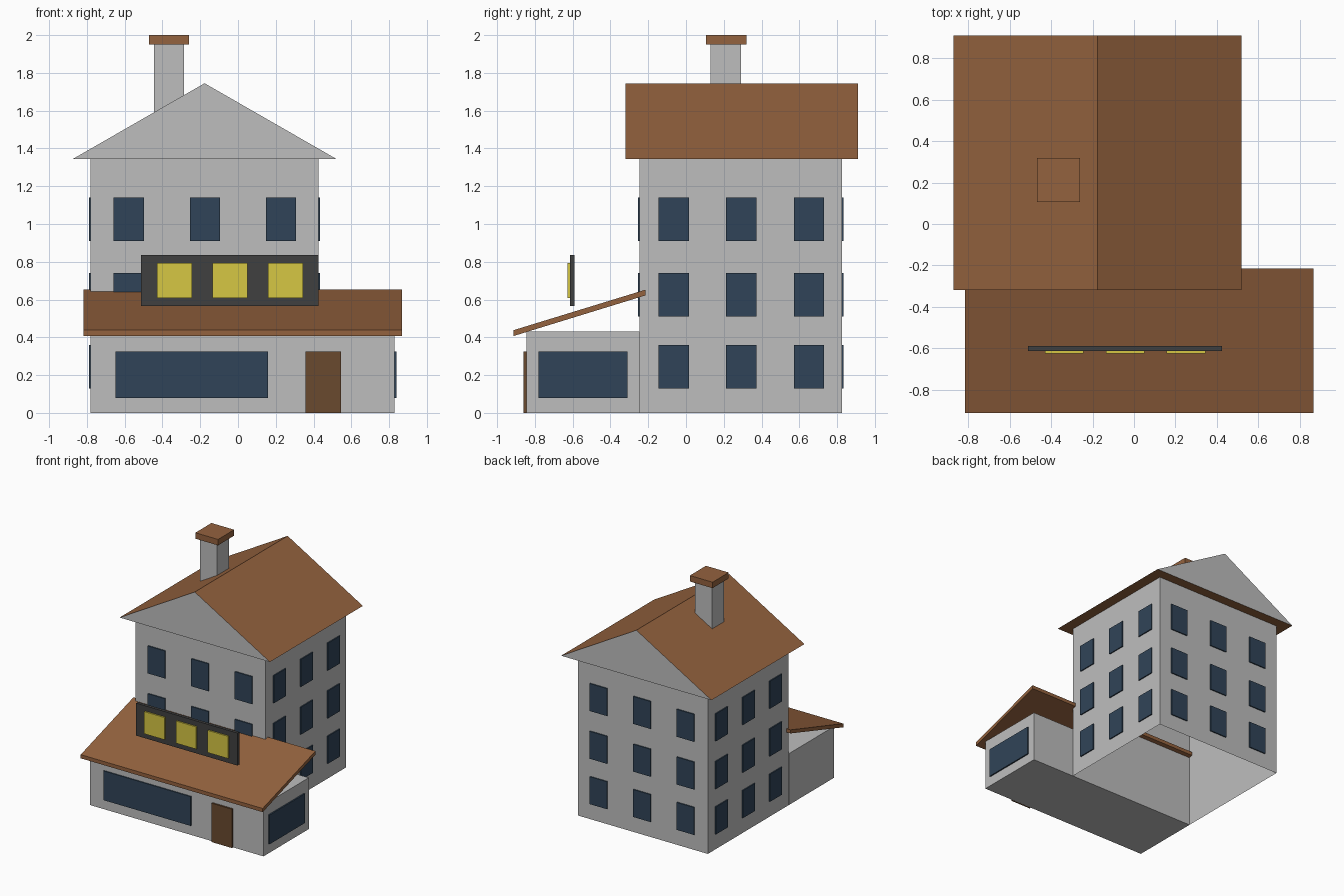
import bpy
import bmesh

old = bpy.data.objects.get("Cube")
if old:
    bpy.data.objects.remove(old, do_unlink=True)


def material(name, rgb):
    """Flat material from 0-255 display values."""
    lin = [((c / 255 + 0.055) / 1.055) ** 2.4 for c in rgb] + [1.0]
    m = bpy.data.materials.new(name)
    m.use_nodes = True
    m.diffuse_color = lin
    m.node_tree.nodes["Principled BSDF"].inputs["Base Color"].default_value = lin
    return m


WALL = material("grey_plaster", (190, 190, 190))
TILE = material("brown_tile", (148, 98, 62))
GLASS = material("dark_blue_glass", (48, 68, 88))
WOOD = material("dark_wood", (106, 74, 47))
BOARD = material("charcoal_board", (64, 64, 64))
YELLOW = material("yellow_panel", (214, 199, 68))


def finish(name, bm, mats):
    bmesh.ops.recalc_face_normals(bm, faces=bm.faces)
    mesh = bpy.data.meshes.new(name)
    bm.to_mesh(mesh)
    bm.free()
    for m in mats:
        mesh.materials.append(m)
    ob = bpy.data.objects.new(name, mesh)
    bpy.context.collection.objects.link(ob)
    return ob


def box(name, x, y, z, mat, open_ends=False):
    """Box from three (low, high) spans, optionally without floor and ceiling."""
    bm = bmesh.new()
    bmesh.ops.create_cube(bm, size=1)
    for v in bm.verts:
        v.co = [s[0] if c < 0 else s[1] for c, s in zip(v.co, (x, y, z))]
    bmesh.ops.recalc_face_normals(bm, faces=bm.faces)
    if open_ends:
        ends = [f for f in bm.faces if abs(f.normal.z) > 0.9]
        bmesh.ops.delete(bm, geom=ends, context="FACES_ONLY")
    return finish(name, bm, [mat])


def prism(name, profile, axis, span, mats):
    """Extrude a 2D profile (other axis, z) along x or y."""
    bm = bmesh.new()
    low, high = span
    place = (lambda a, z: (low, a, z)) if axis == "x" else (lambda a, z: (a, low, z))
    face = bm.faces.new([bm.verts.new(place(a, z)) for a, z in profile])
    ext = bmesh.ops.extrude_face_region(bm, geom=[face])["geom"]
    move = (high - low, 0, 0) if axis == "x" else (0, high - low, 0)
    verts = [g for g in ext if isinstance(g, bmesh.types.BMVert)]
    bmesh.ops.translate(bm, verts=verts, vec=move)
    return finish(name, bm, mats)


# Tower house: walls open underneath
X0, X1, Y0, Y1 = -0.78, 0.425, -0.245, 0.825
EAVES = 1.345
box("house_walls", (X0, X1), (Y0, Y1), (0, EAVES), WALL, open_ends=True)

# Gable roof: plaster gable ends, tiles elsewhere
roof = prism("house_roof", [(-0.873, EAVES), (0.52, EAVES), (-0.177, 1.745)],
             "y", (-0.32, 0.91), [TILE, WALL])
for f in roof.data.polygons:
    f.material_index = 1 if abs(f.normal.y) > 0.9 else 0

# Chimney
box("chimney_stack", (-0.445, -0.285), (0.13, 0.29), (1.45, 1.95), WALL)
box("chimney_cap", (-0.47, -0.26), (0.107, 0.32), (1.95, 2.0), TILE)

# Shop wing with lean-to roof
box("shop_walls", (X0, 0.828), (-0.845, Y0 - 0.001), (0, 0.43), WALL)
prism("shop_roof", [(-0.913, 0.407), (-0.215, 0.622), (-0.215, 0.652), (-0.913, 0.438)],
      "x", (-0.818, 0.868), [TILE])

# House windows on all sides; the front ground floor is behind the shop
GAP, OUT, W, H = 0.0005, 0.01, 0.16, 0.23
for row, z in enumerate((0.13, 0.51, 0.91)):
    zs = (z, z + H)
    for col in range(3):
        x = -0.658 + 0.403 * col
        y = -0.145 + 0.358 * col
        xs, ys, tag = (x, x + W), (y, y + W), f"{row + 1}_{col + 1}"
        box("left_window_" + tag, (X1 + GAP, X1 + OUT), ys, zs, GLASS)
        box("right_window_" + tag, (X0 - OUT, X0 - GAP), ys, zs, GLASS)
        box("back_window_" + tag, xs, (Y1 + GAP, Y1 + OUT), zs, GLASS)
        if row > 0:
            box("front_window_" + tag, xs, (Y0 - OUT, Y0 - GAP), zs, GLASS)

# Shop windows and door
box("shop_front_window", (-0.648, 0.16), (-0.855, -0.8455), (0.08, 0.325), GLASS)
box("shop_side_window", (0.8285, 0.84), (-0.78, -0.31), (0.08, 0.325), GLASS)
box("shop_door", (0.358, 0.545), (-0.86, -0.8455), (0, 0.325), WOOD)

# Sign board with three blank panels
box("sign_board", (-0.513, 0.425), (-0.615, -0.59), (0.565, 0.837), BOARD)
for i in range(3):
    x = -0.43 + 0.294 * i
    box(f"sign_panel_{i + 1}", (x, x + 0.187), (-0.627, -0.615), (0.607, 0.793), YELLOW)
